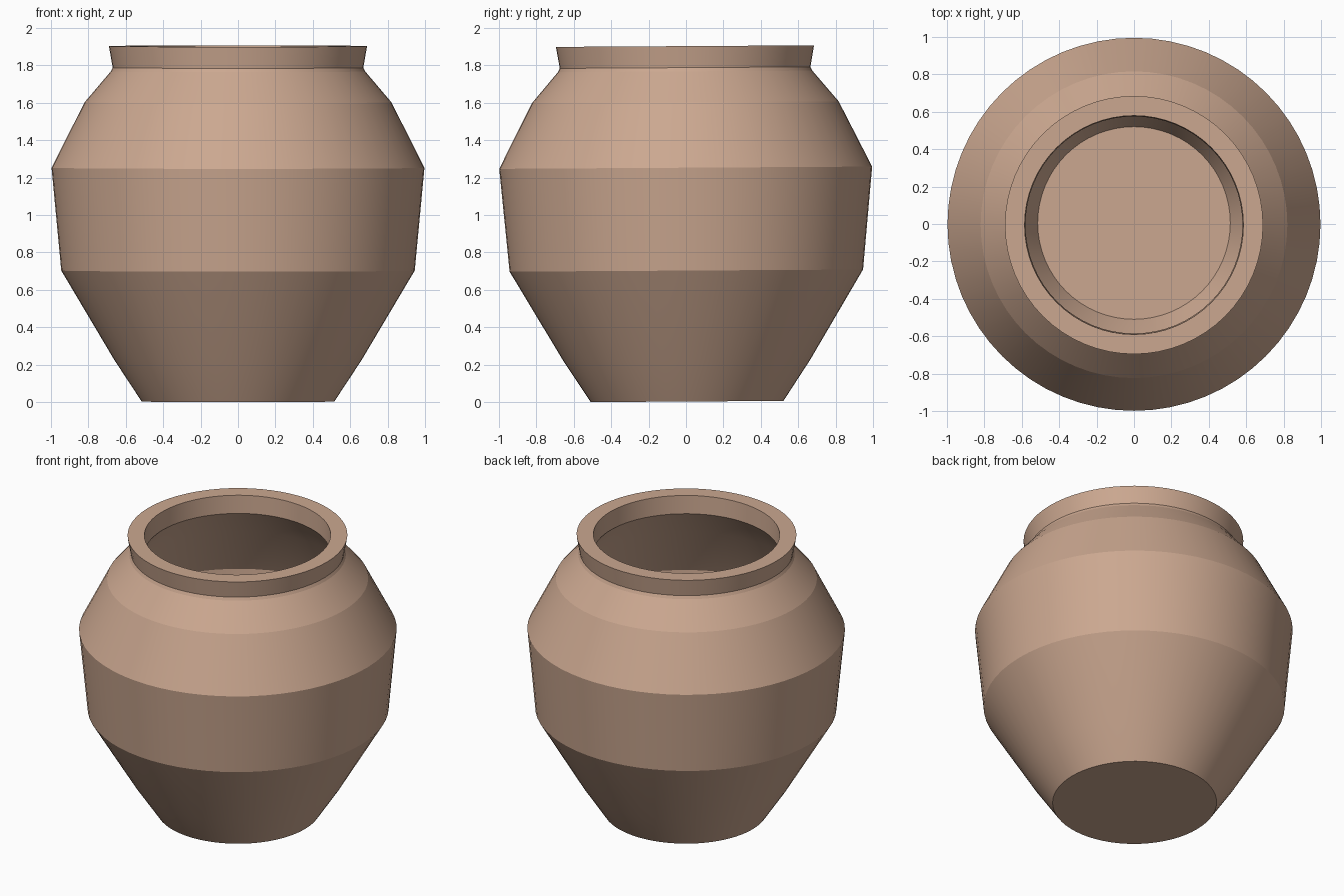
import bpy
import bmesh
from math import radians, tau
from mathutils import Vector

cube = bpy.data.objects.get("Cube")
if cube:
    bpy.data.objects.remove(cube, do_unlink=True)

SEGMENTS = 64

# Radius and height: outer wall upward, over the rim, then down the inside
outer_wall = [(0.515, 0), (0.66, 0.22), (0.945, 0.7), (0.997, 1.25),
              (0.82, 1.6), (0.68, 1.765), (0.67, 1.785), (0.69, 1.9)]
inner_wall = [(0.585, 1.9), (0.58, 1.776), (0.73, 1.58), (0.9, 1.24),
              (0.85, 0.72), (0.575, 0.22), (0.515, 0.1)]

# Spin the profile round the vertical axis, then close base and floor
bm = bmesh.new()
verts = [bm.verts.new((r, 0, z)) for r, z in outer_wall + inner_wall]
edges = [bm.edges.new(pair) for pair in zip(verts, verts[1:])]
bmesh.ops.spin(bm, geom=verts + edges, cent=Vector(), axis=(0, 0, 1),
               angle=tau, steps=SEGMENTS, use_duplicate=False)
bmesh.ops.remove_doubles(bm, verts=bm.verts, dist=0.0001)
bmesh.ops.holes_fill(bm, edges=[e for e in bm.edges if e.is_boundary],
                     sides=SEGMENTS)
bmesh.ops.recalc_face_normals(bm, faces=bm.faces)
mesh = bpy.data.meshes.new("clay_pot")
bm.to_mesh(mesh)
bm.free()

pot = bpy.data.objects.new("clay_pot", mesh)
bpy.context.collection.objects.link(pot)

# The pot leans very slightly forward
pot.rotation_euler.x = radians(0.35)
pot.location = (0, 0.006, 0.003)

# Fired clay
clay = bpy.data.materials.new("fired_clay")
clay.use_nodes = True
colour = (0.6, 0.39, 0.28, 1)
clay.diffuse_color = colour
shader = clay.node_tree.nodes["Principled BSDF"]
shader.inputs["Base Color"].default_value = colour
shader.inputs["Roughness"].default_value = 0.8
mesh.materials.append(clay)

# Smooth round the body, sharp at the creases
bpy.ops.object.select_all(action="DESELECT")
pot.select_set(True)
bpy.context.view_layer.objects.active = pot
bpy.ops.object.shade_smooth_by_angle(angle=radians(12))
